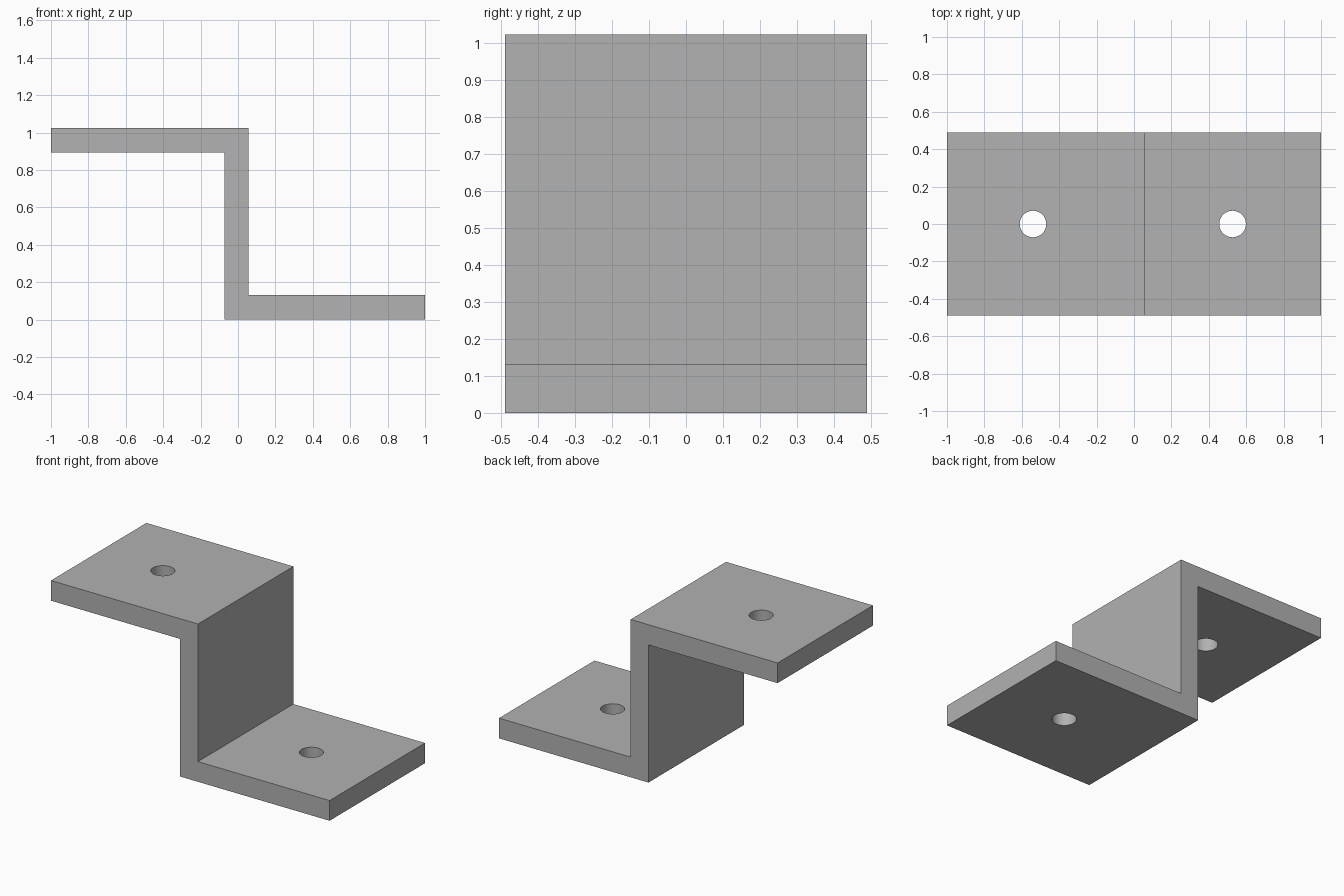
import bpy
import bmesh

cube = bpy.data.objects.get("Cube")
if cube:
    bpy.data.objects.remove(cube, do_unlink=True)

HALF_DEPTH = 0.489
TOP = 1.024
THICK = 0.131
WEB_LEFT, WEB_RIGHT = -0.073, 0.055
HOLE_RADIUS = 0.071

# Plain grey metal
grey = bpy.data.materials.new("grey_metal")
grey.use_nodes = True
colour = (0.445, 0.445, 0.445, 1)
grey.diffuse_color = colour
grey.node_tree.nodes["Principled BSDF"].inputs["Base Color"].default_value = colour

# Z-shaped profile, extruded from front to back
profile = [
    (-1, TOP), (-1, TOP - THICK), (WEB_LEFT, TOP - THICK), (WEB_LEFT, 0),
    (1, 0), (1, THICK), (WEB_RIGHT, THICK), (WEB_RIGHT, TOP),
]
bm = bmesh.new()
face = bm.faces.new([bm.verts.new((x, -HALF_DEPTH, z)) for x, z in profile])
extruded = bmesh.ops.extrude_face_region(bm, geom=[face])["geom"]
bmesh.ops.translate(bm, vec=(0, 2 * HALF_DEPTH, 0),
                    verts=[v for v in extruded if isinstance(v, bmesh.types.BMVert)])
bmesh.ops.recalc_face_normals(bm, faces=bm.faces)
mesh = bpy.data.meshes.new("z_bracket")
bm.to_mesh(mesh)
bm.free()
mesh.materials.append(grey)
bracket = bpy.data.objects.new("z_bracket", mesh)
bpy.context.collection.objects.link(bracket)
bpy.ops.object.select_all(action="DESELECT")
bpy.context.view_layer.objects.active = bracket
bracket.select_set(True)


# Round bolt hole through one flange
def drill(x, z):
    bpy.ops.mesh.primitive_cylinder_add(vertices=48, radius=HOLE_RADIUS,
                                        depth=3 * THICK, location=(x, 0, z))
    cutter = bpy.context.object
    cutter.name = "hole_cutter"
    cutter.hide_render = True
    cutter.data.materials.append(grey)
    bpy.ops.object.select_all(action="DESELECT")
    bracket.select_set(True)
    bpy.context.view_layer.objects.active = bracket
    cut = bracket.modifiers.new("bolt_hole", "BOOLEAN")
    cut.operation = "DIFFERENCE"
    cut.solver = "EXACT"
    cut.object = cutter
    bpy.ops.object.modifier_apply(modifier=cut.name)
    bpy.data.objects.remove(cutter, do_unlink=True)


drill(-0.54, TOP - THICK / 2)
drill(0.527, THICK / 2)

# Smooth hole walls, sharp plate edges
bpy.ops.object.shade_smooth_by_angle()
